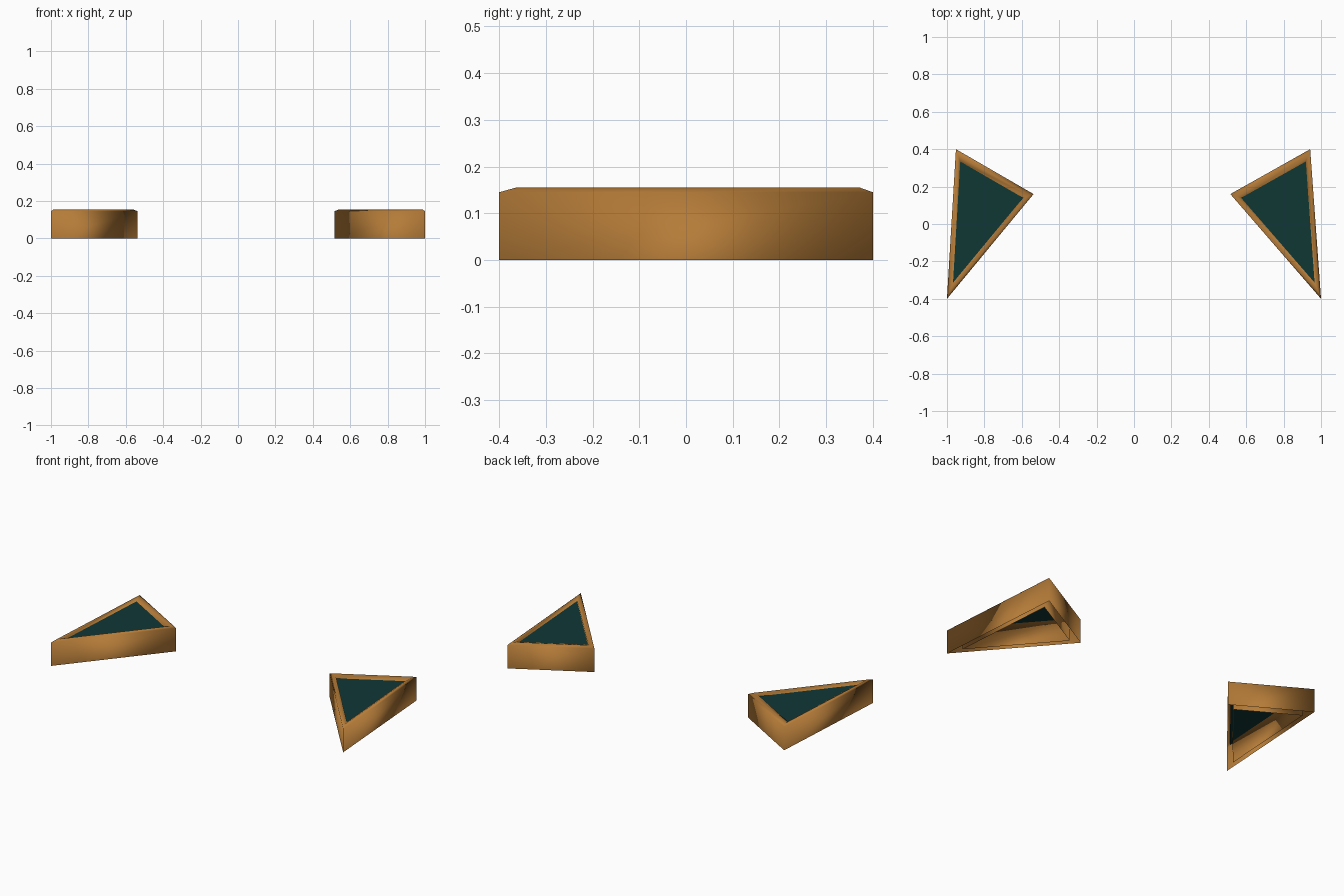
import bpy, bmesh

if "Cube" in bpy.data.objects:
    bpy.data.objects.remove(bpy.data.objects["Cube"])


def make_material(name, rgb):
    mat = bpy.data.materials.new(name)
    mat.diffuse_color = (*rgb, 1.0)
    mat.use_nodes = True
    mat.node_tree.nodes["Principled BSDF"].inputs["Base Color"].default_value = mat.diffuse_color
    return mat


GOLD = make_material("bronze_gold", (0.46, 0.20, 0.04))
TEAL = make_material("dark_teal", (0.005, 0.038, 0.036))

# Frame cross-section: (scale about the centroid, height)
FRAME_PROFILE = [(1.0, 0.0), (1.0, 0.145), (0.92, 0.155), (0.81, 0.146), (0.80, 0.0)]
PANEL_SCALE, PANEL_Z = 0.90, 0.138


def ring(bm, corners, scale, z):
    cx = sum(p[0] for p in corners) / 3
    cy = sum(p[1] for p in corners) / 3
    return [bm.verts.new((cx + (x - cx) * scale, cy + (y - cy) * scale, z))
            for x, y in corners]


def finish(bm, name, mat, smooth):
    mesh = bpy.data.meshes.new(name)
    for f in bm.faces:
        f.smooth = smooth
    bm.to_mesh(mesh)
    bm.free()
    mesh.materials.append(mat)
    obj = bpy.data.objects.new(name, mesh)
    bpy.context.collection.objects.link(obj)


def triangle_piece(side, corners):
    # Hollow frame, open underneath; corners run anticlockwise from above
    bm = bmesh.new()
    rings = [ring(bm, corners, s, z) for s, z in FRAME_PROFILE]
    for low, high in zip(rings, rings[1:]):
        for i in range(3):
            j = (i + 1) % 3
            bm.faces.new((low[i], low[j], high[j], high[i]))
    finish(bm, side + "_frame", GOLD, True)

    # Panel tucked under the rim
    bm = bmesh.new()
    bm.faces.new(ring(bm, corners, PANEL_SCALE, PANEL_Z))
    finish(bm, side + "_panel", TEAL, False)


triangle_piece("left", [(-1.0, -0.40), (-0.537, 0.16), (-0.952, 0.40)])
triangle_piece("right", [(1.0, -0.40), (0.942, 0.40), (0.515, 0.16)])
